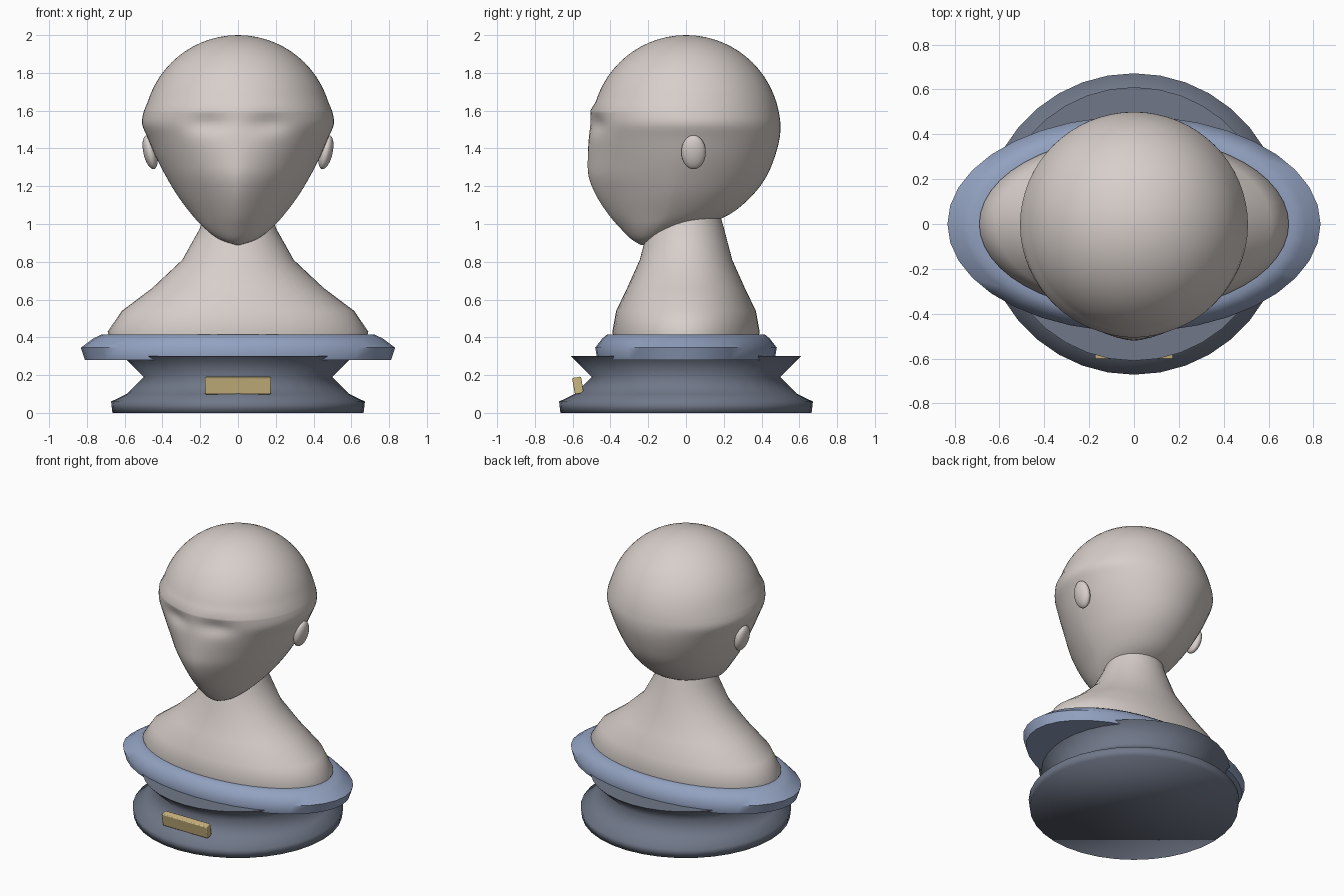
import bpy, bmesh, math
from mathutils import Vector

if "Cube" in bpy.data.objects:
    bpy.data.objects.remove(bpy.data.objects["Cube"], do_unlink=True)


def material(name, colour):
    m = bpy.data.materials.new(name)
    m.use_nodes = True
    m.diffuse_color = (*colour, 1)
    bsdf = m.node_tree.nodes["Principled BSDF"]
    bsdf.inputs["Base Color"].default_value = (*colour, 1)
    bsdf.inputs["Roughness"].default_value = 0.6
    return m


STONE = material("warm_stone", (0.68, 0.62, 0.59))
COLLAR = material("soft_blue", (0.29, 0.36, 0.53))
BASE = material("slate_blue", (0.16, 0.185, 0.245))
BRASS = material("pale_brass", (0.60, 0.47, 0.22))


def finish(obj, mat, angle):
    obj.data.materials.append(mat)
    bpy.ops.object.select_all(action="DESELECT")
    obj.select_set(True)
    bpy.context.view_layer.objects.active = obj
    bpy.ops.object.shade_smooth_by_angle(angle=math.radians(angle))


def loft(name, rows, mat, sides=32, angle=60, shape=None):
    """Stack rings of (z, half width, front y, back y, front roundness)."""
    bm = bmesh.new()
    rings = []
    for z, w, front, back, power in rows:
        mid, half = (front + back) / 2, (back - front) / 2
        ring = []
        for i in range(sides):
            a = math.tau * i / sides
            s, c = math.sin(a), math.cos(a)
            e = 2 / power if c > 0 else 1
            x = w * math.copysign(abs(s) ** e, s)
            y = mid - half * math.copysign(abs(c) ** e, c)
            co = Vector((x, y, z))
            ring.append(bm.verts.new(shape(co) if shape else co))
        rings.append(ring)
    for low, high in zip(rings, rings[1:]):
        for i in range(sides):
            j = (i + 1) % sides
            bm.faces.new((low[i], low[j], high[j], high[i]))
    bm.faces.new(rings[0][::-1])
    bm.faces.new(rings[-1])
    bmesh.ops.recalc_face_normals(bm, faces=bm.faces)
    mesh = bpy.data.meshes.new(name)
    bm.to_mesh(mesh)
    bm.free()
    obj = bpy.data.objects.new(name, mesh)
    bpy.context.collection.objects.link(obj)
    finish(obj, mat, angle)
    return obj


def oval(profile):
    return [(z, w, -d, d, 2) for z, w, d in profile]


def smooth_rows(rows, steps=4):
    """Catmull-Rom interpolation between ring rows."""
    out = []
    for k in range(len(rows) - 1):
        quad = rows[max(k - 1, 0)], rows[k], rows[k + 1], rows[min(k + 2, len(rows) - 1)]
        for n in range(steps):
            t = n / steps
            out.append([b + t / 2 * (c - a + t * (2*a - 5*b + 4*c - d + t * (3*(b - c) + d - a)))
                        for a, b, c, d in zip(*quad)])
    return out + [rows[-1]]


# Waisted round pedestal
pedestal = [(0, 0.665), (0.06, 0.672), (0.1, 0.59), (0.19, 0.5), (0.3, 0.61)]
loft("pedestal", oval([(z, r, r) for z, r in pedestal]), BASE, sides=36, angle=100)

# Oval collar under the shoulders
collar = [(0.28, 0.81), (0.345, 0.832), (0.395, 0.765), (0.416, 0.72), (0.416, 0.66)]
loft("collar_ring", oval([(z, r, r * 0.578) for z, r in collar]), COLLAR, sides=36)

# Shoulders and neck
loft("shoulders_and_neck", oval([
    (0.35, 0.67, 0.375), (0.43, 0.69, 0.39), (0.54, 0.615, 0.37), (0.66, 0.455, 0.312),
    (0.81, 0.295, 0.245), (0.98, 0.2, 0.2), (1.12, 0.17, 0.16)]), STONE, sides=48)

# Head: tapered wedge face below, spherical skull above
face = smooth_rows([
    (0.89, 0.012, -0.24, -0.215, 2), (0.92, 0.1, -0.29, -0.1, 1.8),
    (0.98, 0.18, -0.35, 0.06, 1.65), (1.05, 0.245, -0.41, 0.23, 1.6),
    (1.15, 0.32, -0.475, 0.35, 1.55), (1.25, 0.38, -0.515, 0.425, 1.6),
    (1.35, 0.432, -0.52, 0.468, 1.7), (1.45, 0.475, -0.515, 0.495, 1.85),
    (1.53, 0.508, -0.508, 0.5, 1.95), (1.6, 0.498, -0.507, 0.49, 2)])
skull = []
for n in range(1, 15):
    a = math.radians(11.5 + 78.2 * n / 14)
    r = 0.5 * math.cos(a)
    skull.append((1.5 + 0.5 * math.sin(a), r, -r, r, 2))


def eye_hollows(co):
    if co.y < 0:
        fall = ((abs(co.x) - 0.16) / 0.1) ** 2 + ((co.z - 1.53) / 0.05) ** 2
        co.y += 0.025 * math.exp(-fall)
    return co


loft("head", face + skull, STONE, sides=64, angle=80, shape=eye_hollows)

# Ears
for side, label in ((1, "left"), (-1, "right")):
    bpy.ops.mesh.primitive_uv_sphere_add(segments=24, ring_count=16, radius=1,
                                         location=(side * 0.465, 0.04, 1.38),
                                         rotation=(0, side * 0.22, 0))
    ear = bpy.context.object
    ear.name = label + "_ear"
    ear.scale = (0.036, 0.065, 0.092)
    finish(ear, STONE, 80)

# Name plate, leaning forward on the pedestal
bpy.ops.mesh.primitive_cube_add(size=1, location=(0, -0.572, 0.145), rotation=(0.18, 0, 0))
plate = bpy.context.object
plate.name = "name_plate"
plate.scale = (0.35, 0.048, 0.088)
bpy.ops.object.transform_apply(location=False, rotation=False, scale=True)
bevel = plate.modifiers.new("soft_edges", "BEVEL")
bevel.width = 0.006
bevel.segments = 2
finish(plate, BRASS, 30)
